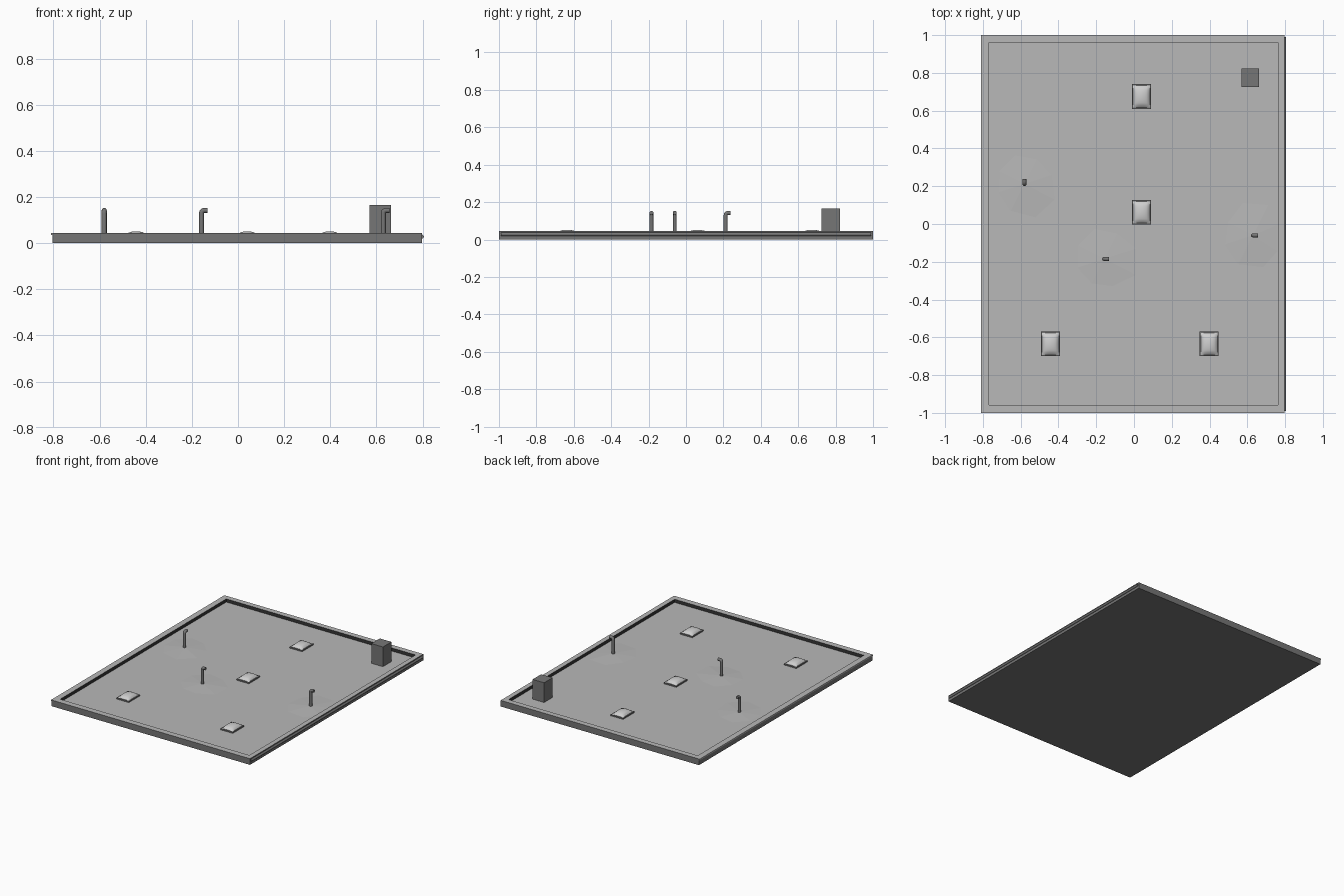
import bpy, bmesh, math, random
from mathutils import Vector

if "Cube" in bpy.data.objects:
    bpy.data.objects.remove(bpy.data.objects["Cube"])

random.seed(4)
FLOOR, TOP = 0.022, 0.045


def mat(name, v):
    m = bpy.data.materials.new(name)
    m.diffuse_color = (v, v, v, 1)
    m.use_nodes = True
    m.node_tree.nodes["Principled BSDF"].inputs["Base Color"].default_value = m.diffuse_color
    return m


ROOF = mat("light grey roofing", 0.48)
DARK = mat("dark grey masonry", 0.18)
SHADE = mat("near black lining", 0.035)
GLASS = mat("pale skylight glass", 0.62)


def make(name, bm, mats, smooth=False):
    bmesh.ops.recalc_face_normals(bm, faces=bm.faces[:])
    me = bpy.data.meshes.new(name)
    bm.to_mesh(me)
    bm.free()
    for m in mats:
        me.materials.append(m)
    ob = bpy.data.objects.new(name, me)
    bpy.context.collection.objects.link(ob)
    if smooth:
        bpy.ops.object.select_all(action='DESELECT')
        ob.select_set(True)
        bpy.context.view_layer.objects.active = ob
        bpy.ops.object.shade_smooth_by_angle(angle=math.radians(40))
    return ob


def box(name, x0, x1, y0, y1, z0, z1, m):
    bm = bmesh.new()
    bmesh.ops.create_cube(bm, size=1)
    for v in bm.verts:
        v.co = ((x0 + x1) / 2 + v.co.x * (x1 - x0),
                (y0 + y1) / 2 + v.co.y * (y1 - y0),
                (z0 + z1) / 2 + v.co.z * (z1 - z0))
    return make(name, bm, [m])


def tube(name, pts, r, sides, m):
    """Round pipe swept along a path of points lying in one plane."""
    bm = bmesh.new()
    pts = [Vector(p) for p in pts]
    rings = []
    for i, p in enumerate(pts):
        t = (pts[min(i + 1, len(pts) - 1)] - pts[max(i - 1, 0)]).normalized()
        q = Vector((0, 0, 1)).rotation_difference(t)
        rings.append([bm.verts.new(p + q @ Vector((r * math.cos(a), r * math.sin(a), 0)))
                      for a in (2 * math.pi * k / sides for k in range(sides))])
    for a, b in zip(rings, rings[1:]):
        for k in range(sides):
            n = (k + 1) % sides
            bm.faces.new((a[k], a[n], b[n], b[k]))
    bm.faces.new(rings[0])
    bm.faces.new(rings[-1])
    return make(name, bm, [m], True)


# roof tray: dark outer walls, light rim, near black inner walls, light deck
bm = bmesh.new()
X0, X1, I0, I1 = -0.805, 0.797, -0.767, 0.762
loops = []
for x0, x1, y0, y1, z in ((X0, X1, -1, 1, 0), (X0, X1, -1, 1, TOP),
                          (I0, I1, -0.957, 0.96, TOP), (I0, I1, -0.957, 0.96, FLOOR)):
    loops.append([bm.verts.new(c) for c in ((x0, y0, z), (x1, y0, z), (x1, y1, z), (x0, y1, z))])
for s, (a, b) in enumerate(zip(loops, loops[1:])):
    for k in range(4):
        n = (k + 1) % 4
        bm.faces.new((a[k], a[n], b[n], b[k])).material_index = (1, 0, 2)[s]
bm.faces.new(loops[0]).material_index = 1
bm.faces.new(loops[-1]).material_index = 0
make("roof_slab", bm, [ROOF, DARK, SHADE])

# thin coping lip on the left side and rounded gutter on the right side
box("left_coping", -0.81, X0, -1, 1, 0.036, TOP, ROOF)
tube("right_gutter", [(X1, -0.99, 0.028), (X1, 0.99, 0.028)], 0.009, 12, DARK)

# vent pipes with bent tops, each on a low faceted flashing mound
H = 0.142
for i, (x, y, dx, dy) in enumerate(((-0.58, 0.212, 0, 1), (-0.158, -0.185, 1, 0),
                                    (0.63, -0.06, 1, 0))):
    path = [(x, y, FLOOR - 0.005)]
    for k in range(5):
        a = math.pi / 2 * k / 4
        o = 0.012 * (1 - math.cos(a))
        path.append((x + dx * o, y + dy * o, H - 0.012 + 0.012 * math.sin(a)))
    path.append((x + dx * 0.026, y + dy * 0.026, H))
    tube(f"vent_pipe_{i + 1}", path, 0.011, 10, DARK)

    bm = bmesh.new()
    peak = bm.verts.new((x, y, FLOOR + 0.007))
    ring = []
    for k in range(8):
        a = 2 * math.pi * (k + 0.4) / 8
        r = random.uniform(0.14, 0.19)
        ring.append(bm.verts.new((min(x + r * math.cos(a), I1 - 0.002),
                                  y + r * math.sin(a), FLOOR + 0.0003)))
    for k in range(8):
        bm.faces.new((peak, ring[k], ring[(k + 1) % 8]))
    make(f"pipe_flashing_{i + 1}", bm, [ROOF])

# domed skylights on dark kerbs
N = 10
for i, (x, y) in enumerate(((0.04, 0.675), (0.04, 0.062), (-0.442, -0.635), (0.398, -0.635))):
    box(f"skylight_frame_{i + 1}", x - 0.05, x + 0.05, y - 0.065, y + 0.065,
        FLOOR - 0.004, 0.031, DARK)
    bm = bmesh.new()
    bmesh.ops.create_grid(bm, x_segments=N, y_segments=N, size=1)
    for v in bm.verts:
        u, w = v.co.x, v.co.y
        v.co = (x + u * 0.044, y + w * 0.058,
                0.0315 + 0.02 * math.sqrt(max(0, (1 - u ** 2) * (1 - w ** 2))))
    make(f"skylight_dome_{i + 1}", bm, [GLASS], True)

# chimney block
box("chimney", 0.57, 0.663, 0.725, 0.823, FLOOR - 0.004, 0.166, DARK)
